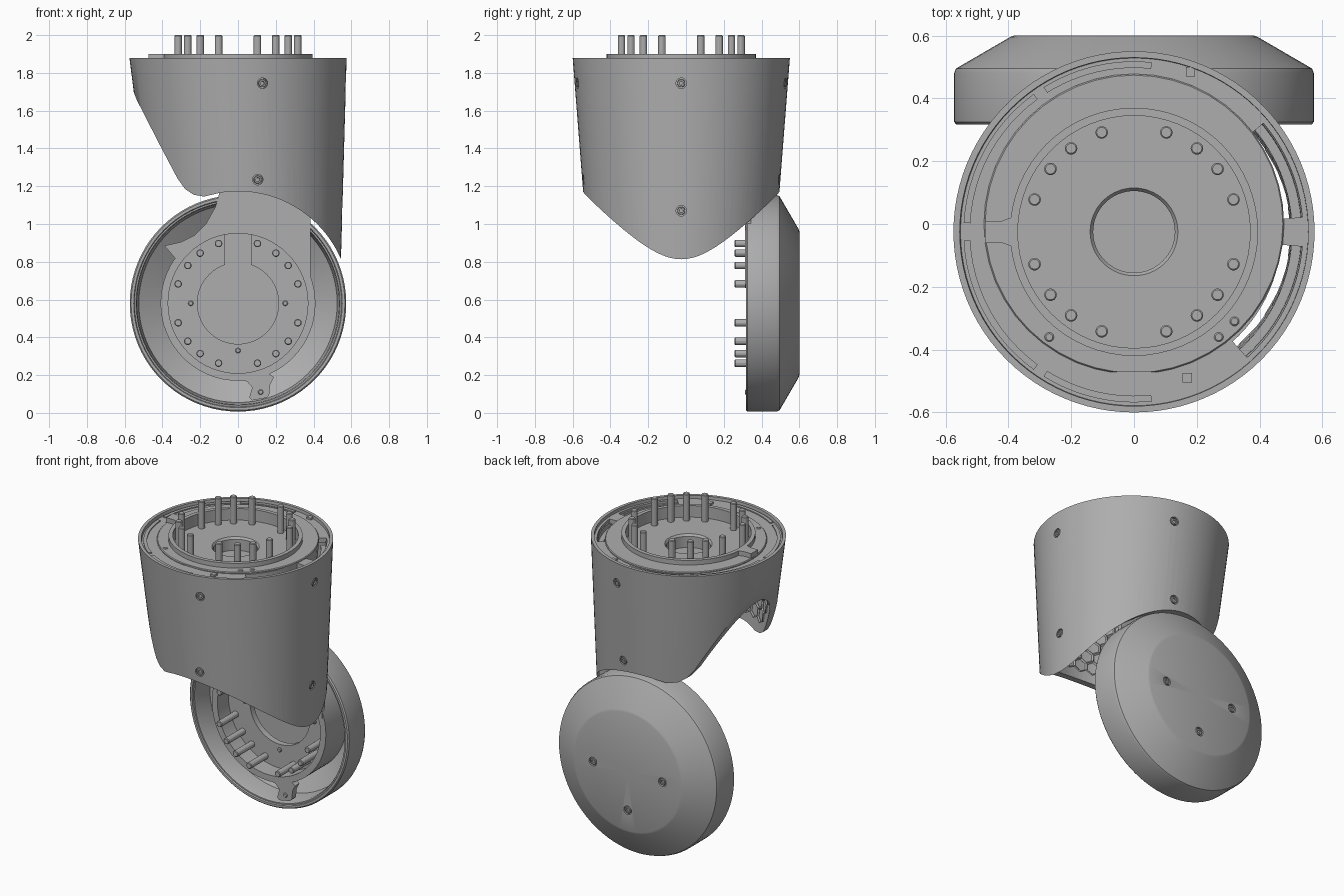
import bpy, bmesh
from math import sin, cos, pi, sqrt, radians
from mathutils import Vector

if "Cube" in bpy.data.objects:
    bpy.data.objects.remove(bpy.data.objects["Cube"])

CY = -0.025          # housing axis
WZ = 0.58            # joint axis height
FRONT = (pi / 2, 0, 0)   # local z turned towards -y

grey = bpy.data.materials.new("mid_grey")
grey.use_nodes = True
grey.diffuse_color = (0.42, 0.42, 0.42, 1)
grey.node_tree.nodes["Principled BSDF"].inputs["Base Color"].default_value = (0.42, 0.42, 0.42, 1)


def finish(name, bm, loc=(0, 0, 0), rot=(0, 0, 0)):
    bmesh.ops.recalc_face_normals(bm, faces=bm.faces)
    mesh = bpy.data.meshes.new(name)
    bm.to_mesh(mesh)
    bm.free()
    mesh.materials.append(grey)
    ob = bpy.data.objects.new(name, mesh)
    bpy.context.collection.objects.link(ob)
    ob.location, ob.rotation_euler = loc, rot
    return ob


def loft(name, rings, loc=(0, 0, 0), rot=(0, 0, 0), seg=64, closed=False):
    """Stack of circles (z, radius, optional x shift); closed joins last ring to first."""
    bm = bmesh.new()
    loops = []
    for z, r, *shift in rings:
        loops.append([bm.verts.new((sum(shift) + r * cos(2 * pi * i / seg), r * sin(2 * pi * i / seg), z))
                      for i in range(seg)])
    pairs = list(zip(loops, loops[1:]))
    if closed:
        pairs.append((loops[-1], loops[0]))
    else:
        bm.faces.new(loops[0])
        bm.faces.new(loops[-1])
    for a, b in pairs:
        for i in range(seg):
            j = (i + 1) % seg
            bm.faces.new((a[i], a[j], b[j], b[i]))
    return finish(name, bm, loc, rot)


def tube(name, inner, outer, z0, z1, loc, rot=(0, 0, 0)):
    return loft(name, [(z0, outer), (z1, outer), (z1, inner), (z0, inner)], loc, rot, closed=True)


def pin(name, r, z0, z1, loc, rot=(0, 0, 0)):
    return loft(name, [(z0, r), (z1 - 0.004, r), (z1, r - 0.004)], loc, rot, seg=14)


def prism(name, pts, lo, hi, loc=(0, 0, 0), rot=(0, 0, 0)):
    bm = bmesh.new()
    a, b = [[bm.verts.new((x, y, z)) for x, y in pts] for z in (lo, hi)]
    bm.faces.new(a)
    bm.faces.new(b)
    for i in range(len(a)):
        j = (i + 1) % len(a)
        bm.faces.new((a[i], a[j], b[j], b[i]))
    return finish(name, bm, loc, rot)


def arc(r, a0, a1, n=12):
    return [(r * cos(radians(a0 + (a1 - a0) * i / n)), r * sin(radians(a0 + (a1 - a0) * i / n)))
            for i in range(n + 1)]


def sector(name, r0, r1, a0, a1, lo, hi):
    return prism(name, arc(r1, a0, a1) + arc(r0, a1, a0), lo, hi, (0, CY, 0))


def bake(ob):
    deps = bpy.context.evaluated_depsgraph_get()
    ob.data = bpy.data.meshes.new_from_object(ob.evaluated_get(deps))
    ob.modifiers.clear()


def cut(ob, cutter):
    mod = ob.modifiers.new("cut", "BOOLEAN")
    mod.operation, mod.solver, mod.object = "DIFFERENCE", "EXACT", cutter
    bake(ob)
    bpy.data.objects.remove(cutter)


def screw(target, name, loc, rot):
    """Socket screw sunk into a round well of the target part."""
    cut(target, loft("well_cutter", [(-0.014, 0.028), (0.03, 0.028)], loc, rot, seg=18))
    loft(name, [(-0.018, 0.021), (-0.003, 0.021), (-0.001, 0.019), (-0.001, 0.011), (-0.009, 0.01)],
         loc, rot, seg=18)


# Housing shell: leaning cone, cut below by the joint clearance and a slanted opening
def ring(z, inset=0.0):
    d = 1.88 - z
    return z, 0.575 - 0.078 * d - inset, 0.05 * d


levels = [0.7, 1.88]
shell = loft("housing_shell", [ring(z) for z in levels] + [ring(z, 0.02) for z in (1.88, 1.86)]
             + [ring(z, 0.04) for z in (1.84, 0.7)], (0, CY, 0), seg=96, closed=True)
clearance = [(x, z + WZ) for x, z in arc(0.593, 99, 15, 40)]
opening = [(-0.8, 1.75), (-0.553, 1.7), (-0.535, 1.655), (-0.42, 1.43), (-0.32, 1.24), (-0.28, 1.185),
           (-0.235, 1.155), (-0.18, 1.145)]
cut(shell, prism("shell_cutter", opening + clearance + [(0.8, 0.6), (0.8, 0), (-0.8, 0)],
                 -1, 1, rot=FRONT))


# Honeycomb lining inside the lower wall
def inside(p):
    if p.x > -0.15:
        return p.z > WZ + 0.01 + sqrt(0.6 ** 2 - p.x ** 2)
    return p.z > max(1.18, 1.25 - 1.85 * (p.x + 0.3))


bm = bmesh.new()
cols = 36
w = 2 * pi / cols
for row in range(10):
    for col in range(cols):
        a = (col + 0.5 * (row % 2)) * w
        pts = []
        for k in range(6):
            t = a + w / sqrt(3) * sin(k * pi / 3)
            z, r, cx = ring(0.9 + row * 0.075 + 0.05 * cos(k * pi / 3), 0.044)
            pts.append(Vector((cx + r * cos(t), r * sin(t), z)))
        if all(inside(p) for p in pts):
            bm.faces.new([bm.verts.new(p) for p in pts])
bmesh.ops.remove_doubles(bm, verts=bm.verts, dist=0.004)
lining = finish("honeycomb_lining", bm, (0, CY, 0))
lining.modifiers.new("ribs", "WIREFRAME").thickness = 0.016
bake(lining)

# Top ledge with curved pockets, broken lip and inner drum
ledge = tube("top_ledge", 0.40, 0.557, 1.83, 1.86, (0, CY, 0))
for a0, a1 in ((5, 40), (-48, -5)):
    cut(ledge, sector("slot_cutter", 0.47, 0.538, a0, a1, 1.7, 1.9))
    sector("pocket_floor", 0.503, 0.545, a0 - 1, a1 + 1, 1.79, 1.81)
for a0, a1 in ((84, 122), (126, 177), (183, 234), (238, 276)):
    sector("lip_segment", 0.522, 0.543, a0, a1, 1.85, 1.867)
drum = loft("inner_drum", [(1.6, 0.46), (1.865, 0.478), (1.87, 0.474)], seg=48)
cut(drum, prism("flat_cutter", [(-0.3, -0.6), (0.3, -0.6), (0.3, -0.472), (-0.3, -0.472)], 1.5, 2))
cut(drum, loft("well_cutter", [(1.825, 0.372), (2.0, 0.372)], (0, CY, 0)))
cut(drum, loft("hole_cutter", [(1.74, 0.13), (1.812, 0.13), (1.828, 0.142), (1.9, 0.142)], (0, CY, 0)))
tube("top_collar", 0.37, 0.395, 1.8, 1.9, (0, CY, 0))
prism("collar_tab", [(-0.38, -0.05), (-0.42, -0.035), (-0.475, -0.035), (-0.475, 0.035),
                     (-0.42, 0.035), (-0.38, 0.05)], 1.85, 1.9, (0, CY, 0))
for x, y in ((0.27, -0.36), (-0.27, -0.36), (0.32, -0.31)):
    pin("drum_stud", 0.015, 1.85, 1.874, (x, y, 0))
for x, y in ((0.18, 0.485), (0.17, -0.49)):
    prism("drum_key", [(x - 0.015, y - 0.015), (x + 0.015, y - 0.015), (x + 0.015, y + 0.015),
                       (x - 0.015, y + 0.015)], 1.84, 1.872)

# Wheel-shaped joint cover, hollow towards the front
hub = (0, 0, WZ)
cover = loft("joint_cover", [(-0.545, 0.02), (-0.545, 0.39), (-0.46, 0.525), (-0.34, 0.535),
                             (-0.325, 0.54), (-0.325, 0.548), (-0.317, 0.552), (-0.317, 0.566),
                             (-0.325, 0.573), (-0.48, 0.573), (-0.495, 0.567), (-0.595, 0.395),
                             (-0.6, 0.382), (-0.6, 0.02)], hub, FRONT, 80)

# Joint collar, keyhole plate, arm and bottom tab
tube("joint_collar", 0.37, 0.41, -0.55, -0.317, hub, FRONT)
plate = tube("keyhole_plate", 0.215, 0.375, -0.47, -0.43, hub, FRONT)
cut(plate, prism("key_cutter", [(-0.07, 0.1), (0.07, 0.1), (0.07, 0.5), (-0.07, 0.5)],
                 -0.6, -0.3, hub, FRONT))
fillet = [(-0.1, 1.16), (-0.12, 1.09), (-0.17, 1.0), (-0.23, 0.94), (-0.3, 0.905), (-0.39, 0.885)]
arm = prism("joint_arm", [(0.3, 1.62), (-0.1, 1.62)] + fillet
            + [(-0.3, 0.78), (0, 0.8), (0.36, 0.66), (0.385, 0.68), (0.385, 1.03), (0.3, 1.2)],
            -0.345, -0.312, rot=FRONT)
cut(arm, loft("arm_cutter", [(-0.5, 0.372), (-0.2, 0.372)], hub, FRONT))
prism("joint_tab", [(0.0, 0.18), (0.05, 0.165), (0.075, 0.135), (0.06, 0.08), (0.075, 0.066),
                    (0.15, 0.08), (0.165, 0.095), (0.17, 0.15), (0.19, 0.19), (0.15, 0.215)],
      -0.36, -0.317, rot=FRONT)
pin("tab_stud", 0.014, -0.33, -0.312, (0.12, 0, 0.11), FRONT)

# Contact pins on both collars
for quarter in range(4):
    for deg in (18, 37, 53, 72):
        a = radians(deg if quarter % 2 == 0 else 90 - deg) + quarter * pi / 2
        x, y = 0.333 * cos(a), 0.333 * sin(a)
        pin("top_pin", 0.02, 1.8, 2.0, (x, y + CY, 0))
        pin("joint_pin", 0.02, -0.45, -0.257, (x, 0, y + WZ), FRONT)

# Cover fasteners, seen as studs in front and screws behind
for x, z in ((0.25, 0), (-0.25, 0), (0, -0.25)):
    pin("plate_stud", 0.014, -0.44, -0.42, (x, 0, z + WZ), FRONT)
    screw(cover, "cover_screw", (x, 0.6, z + WZ), (-pi / 2, 0, 0))

# Shell screws at front, back and left
for x, z in ((0.13, 1.745), (0.105, 1.235)):
    _, r, cx = ring(z)
    y = sqrt(r ** 2 - (x - cx) ** 2)
    screw(shell, "front_screw", (x, CY - y, z), (pi / 2, 0, (x - cx) / r))
    screw(shell, "back_screw", (x, CY + y, z), (-pi / 2, 0, -(x - cx) / r))
for z in (1.745, 1.07):
    _, r, cx = ring(z)
    screw(shell, "left_screw", (cx + r, CY, z), (0, pi / 2, 0))

# Smooth shading with crisp edges
bpy.ops.object.select_all(action="DESELECT")
for ob in bpy.context.scene.objects:
    if ob.type == "MESH":
        ob.select_set(True)
        bpy.context.view_layer.objects.active = ob
bpy.ops.object.shade_smooth_by_angle(angle=radians(25))
